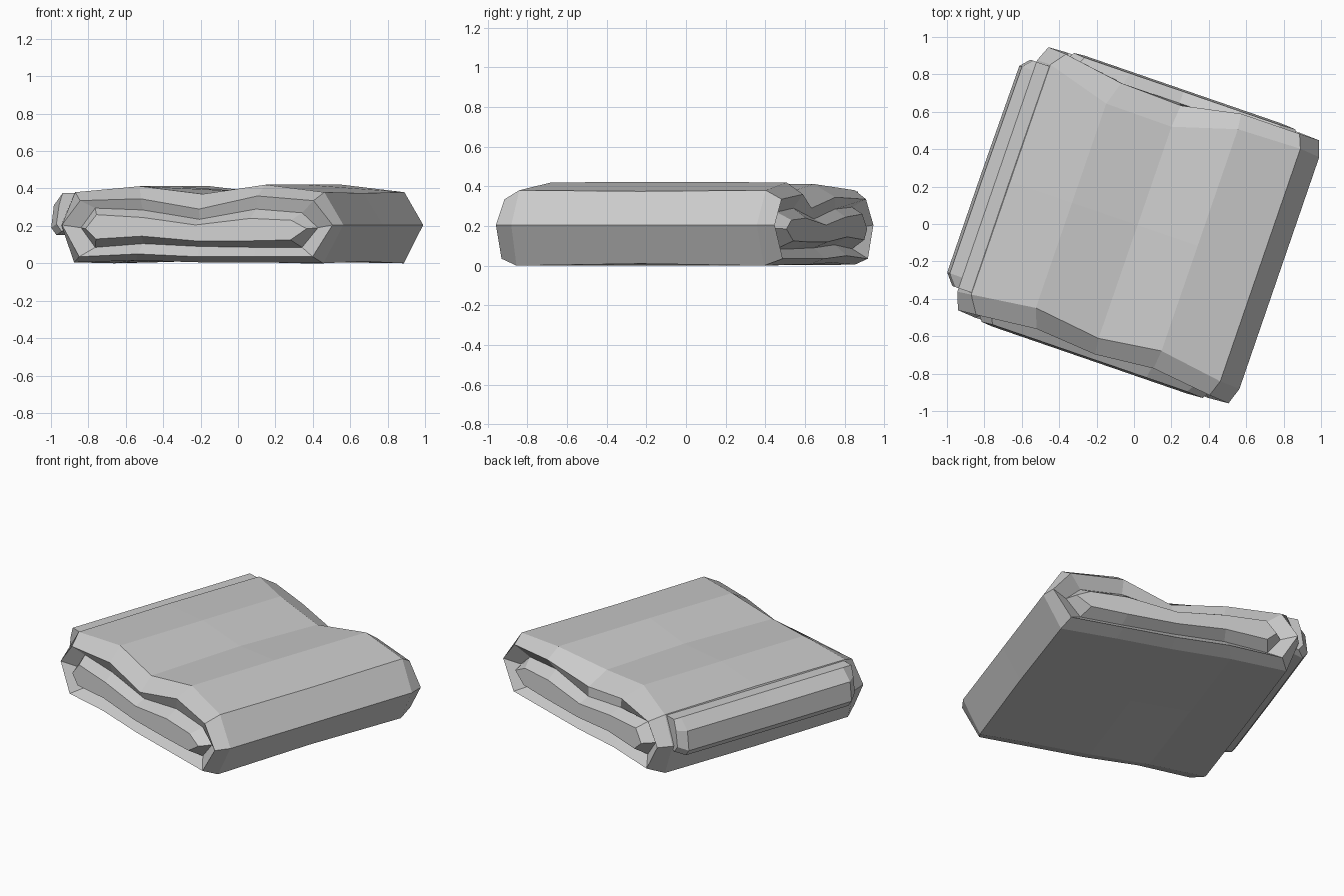
import bpy, bmesh, math
from mathutils import Matrix

cube = bpy.data.objects.get("Cube")
if cube:
    bpy.data.objects.remove(cube, do_unlink=True)

grey = bpy.data.materials.new("light_grey_cloth")
grey.use_nodes = True
colour = (0.6, 0.6, 0.6, 1)
grey.diffuse_color = colour
grey.node_tree.nodes["Principled BSDF"].inputs["Base Color"].default_value = colour

TURN = Matrix.Rotation(math.radians(-19), 4, 'Z')


def loft(name, rings):
    """Skin a closed solid over a row of matching rings."""
    bm = bmesh.new()
    loops = [[bm.verts.new(p) for p in ring] for ring in rings]
    n = len(loops[0])
    for a, b in zip(loops, loops[1:]):
        for i in range(n):
            j = (i + 1) % n
            bm.faces.new((a[i], a[j], b[j], b[i]))
    bm.faces.new(loops[0])
    bm.faces.new(loops[-1])
    bmesh.ops.recalc_face_normals(bm, faces=bm.faces)
    bm.transform(TURN)
    mesh = bpy.data.meshes.new(name)
    bm.to_mesh(mesh)
    bm.free()
    mesh.materials.append(grey)
    obj = bpy.data.objects.new(name, mesh)
    bpy.context.collection.objects.link(obj)
    return obj


def ring(y_top, y_bottom, xs, tops, bottoms, noses, nose_z=0.2):
    """Wavy cross-section with a pointed nose at each side."""
    y_nose = (y_top[0] + y_bottom) / 2
    upper = [(x, y, z) for x, y, z in zip(xs, y_top, tops)]
    lower = [(x, y_bottom, z) for x, z in zip(xs, bottoms)]
    return ([(noses[0], y_nose, nose_z)] + upper
            + [(noses[1], y_nose, nose_z)] + lower[::-1])


# Cross-sections from the inner fold out to the body
wide = (-0.70, -0.35, 0.02, 0.36, 0.71)
lip_x = (-0.64, -0.31, 0.03, 0.35, 0.68)
valley_x = (-0.57, -0.30, 0.02, 0.34, 0.60)
tongue_x = (-0.54, -0.28, 0.02, 0.33, 0.56)


def end_rings(s, body_y, lip_y):
    tongue = ring([s * 0.755] * 5, s * 0.765, tongue_x, (0.26, 0.245, 0.205, 0.24, 0.23),
                  (0.13, 0.145, 0.12, 0.12, 0.125), (-0.60, 0.65), 0.185)
    valley = ring([s * 0.69] * 5, s * 0.69, valley_x, (0.295, 0.285, 0.235, 0.29, 0.27),
                  (0.085, 0.105, 0.09, 0.085, 0.085), (-0.65, 0.69), 0.19)
    lip = ring([s * y for y in lip_y], s * 0.75, lip_x, (0.335, 0.345, 0.29, 0.36, 0.335),
               (0.035, 0.05, 0.035, 0.035, 0.035), (-0.74, 0.79), 0.205)
    body = ring([s * y for y in body_y], s * 0.66, wide, (0.38, 0.412, 0.37, 0.42, 0.38),
                (0.005, 0.015, 0.005, 0.005, 0.0), (-0.775, 0.82), 0.205)
    return [tongue, valley, lip, body]


front = end_rings(-1, (0.64, 0.595, 0.64, 0.594, 0.645), (0.734, 0.70, 0.727, 0.696, 0.734))
back = end_rings(1, (0.66, 0.56, 0.557, 0.66, 0.67), (0.74, 0.69, 0.68, 0.744, 0.744))
middle = ring([0] * 5, 0, wide, (0.385, 0.412, 0.385, 0.422, 0.375),
              (0, 0.015, 0.01, 0, 0.01), (-0.775, 0.82), 0.205)
loft("folded_cloth", front + [middle] + back[::-1])


# Overlapping edge hanging down one side
def flap_ring(y, out, low):
    return [(-0.68, y, 0.375), (-0.775, y, 0.375), (-0.825 - out, y, 0.31),
            (-0.84 - out, y, low + 0.04), (-0.81 - out, y, low), (-0.70, y, low + 0.04)]


loft("side_flap", [flap_ring(-0.63, -0.03, 0.17), flap_ring(-0.57, 0.02, 0.15),
                   flap_ring(0, 0.02, 0.15), flap_ring(0.60, 0.015, 0.15),
                   flap_ring(0.65, -0.03, 0.17)])
